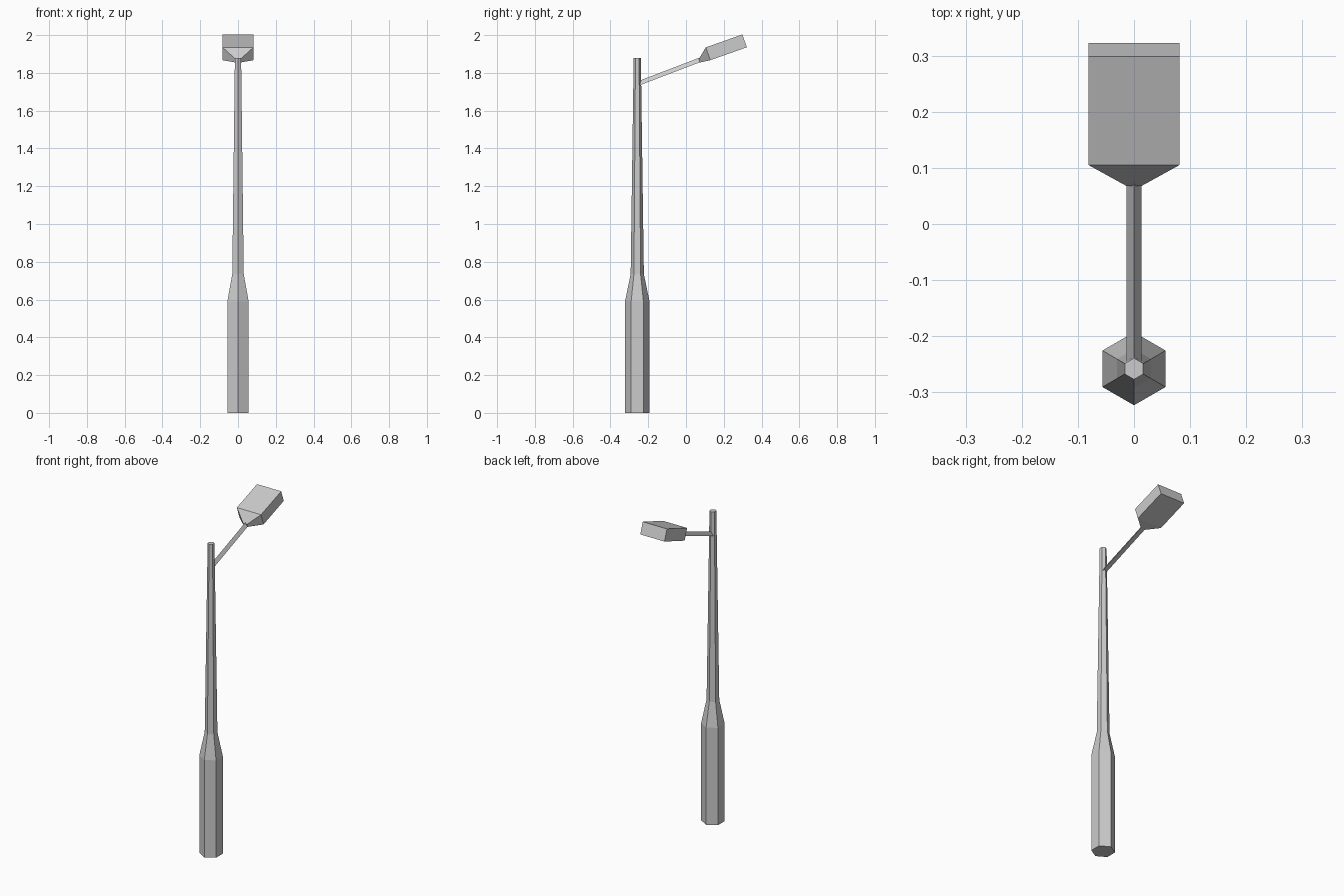
import bpy, bmesh
from math import radians, cos, sin, pi
from mathutils import Vector

if "Cube" in bpy.data.objects:
    bpy.data.objects.remove(bpy.data.objects["Cube"])

TILT = radians(19.5)
AXIS = Vector((0, cos(TILT), sin(TILT)))
UP = Vector((0, -sin(TILT), cos(TILT)))
SIDE = Vector((1, 0, 0))


def loft(name, rings):
    """Skin a closed solid through equal-length rings of points."""
    bm = bmesh.new()
    loops = [[bm.verts.new(p) for p in ring] for ring in rings]
    for a, b in zip(loops, loops[1:]):
        n = len(a)
        for i in range(n):
            j = (i + 1) % n
            bm.faces.new((a[i], a[j], b[j], b[i]))
    bm.faces.new(loops[0])
    bm.faces.new(loops[-1])
    bmesh.ops.recalc_face_normals(bm, faces=bm.faces)
    mesh = bpy.data.meshes.new(name)
    bm.to_mesh(mesh)
    bm.free()
    obj = bpy.data.objects.new(name, mesh)
    bpy.context.collection.objects.link(obj)


def polygon(center, r, sides, u, v):
    return [Vector(center) + r * (u * sin(2 * pi * i / sides) + v * cos(2 * pi * i / sides))
            for i in range(sides)]


def rect(origin, along, half_w, low, high):
    return [origin + AXIS * along + SIDE * x + UP * h
            for x, h in ((-half_w, low), (half_w, low), (half_w, high), (-half_w, high))]


# Hexagonal stepped pole
loft("pole", [polygon((0, -0.258, z), r, 6, SIDE, Vector((0, 1, 0)))
              for z, r in ((0, .065), (.59, .065), (.735, .035), (1.88, .019))])

# Slim arm, ridge on top
loft("arm", [polygon(p, .0155, 3, SIDE, UP)
             for p in ((0, -.25, 1.741), (0, .085, 1.869))])

# Lamp head: funnel neck widening into a tilted box
head = Vector((0, .105, 1.935))
loft("lamp_head", [rect(head, -.056, .013, -.065, -.046),
                   rect(head, 0, .081, -.072, 0),
                   rect(head, .205, .081, -.072, 0)])
